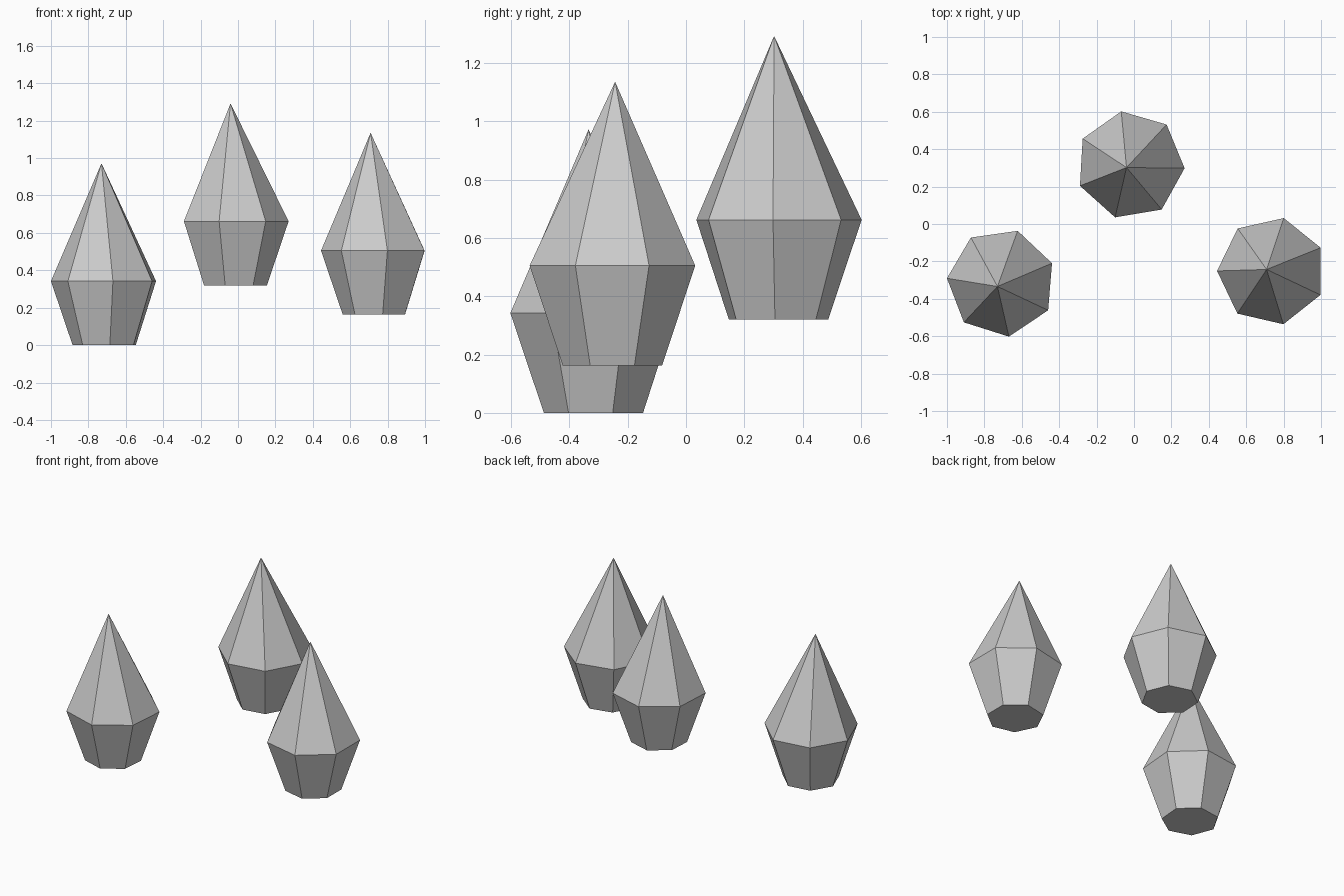
import bpy, bmesh
from math import cos, sin, radians, tau

if "Cube" in bpy.data.objects:
    bpy.data.objects.remove(bpy.data.objects["Cube"])

SIDES = 7
WAIST_R, BASE_R = 0.291, 0.175
WAIST_H, TIP_H = 0.342, 0.972


def crystal(name, centre, tip, turn):
    """Seven-sided crystal: flat base, wide waist, slightly off-centre tip."""
    cx, cy, cz = centre
    bm = bmesh.new()

    def ring(r, z):
        angles = [radians(turn) + tau * i / SIDES for i in range(SIDES)]
        return [bm.verts.new((cx + r * cos(a), cy + r * sin(a), cz + z)) for a in angles]

    base, waist = ring(BASE_R, 0), ring(WAIST_R, WAIST_H)
    apex = bm.verts.new((tip[0], tip[1], cz + TIP_H))
    bm.faces.new(base[::-1])
    for i in range(SIDES):
        j = (i + 1) % SIDES
        bm.faces.new((base[i], base[j], waist[j], waist[i]))
        bm.faces.new((waist[i], waist[j], apex))
    mesh = bpy.data.meshes.new(name)
    bm.to_mesh(mesh)
    bm.free()
    bpy.context.collection.objects.link(bpy.data.objects.new(name, mesh))


# Three floating crystals at rising heights
crystal("low_crystal", (-0.71, -0.314, 0.0), (-0.73, -0.334), 21)
crystal("high_crystal", (-0.02, 0.315, 0.32), (-0.04, 0.302), -3.3)
crystal("middle_crystal", (0.735, -0.252, 0.163), (0.709, -0.243), 25.5)
